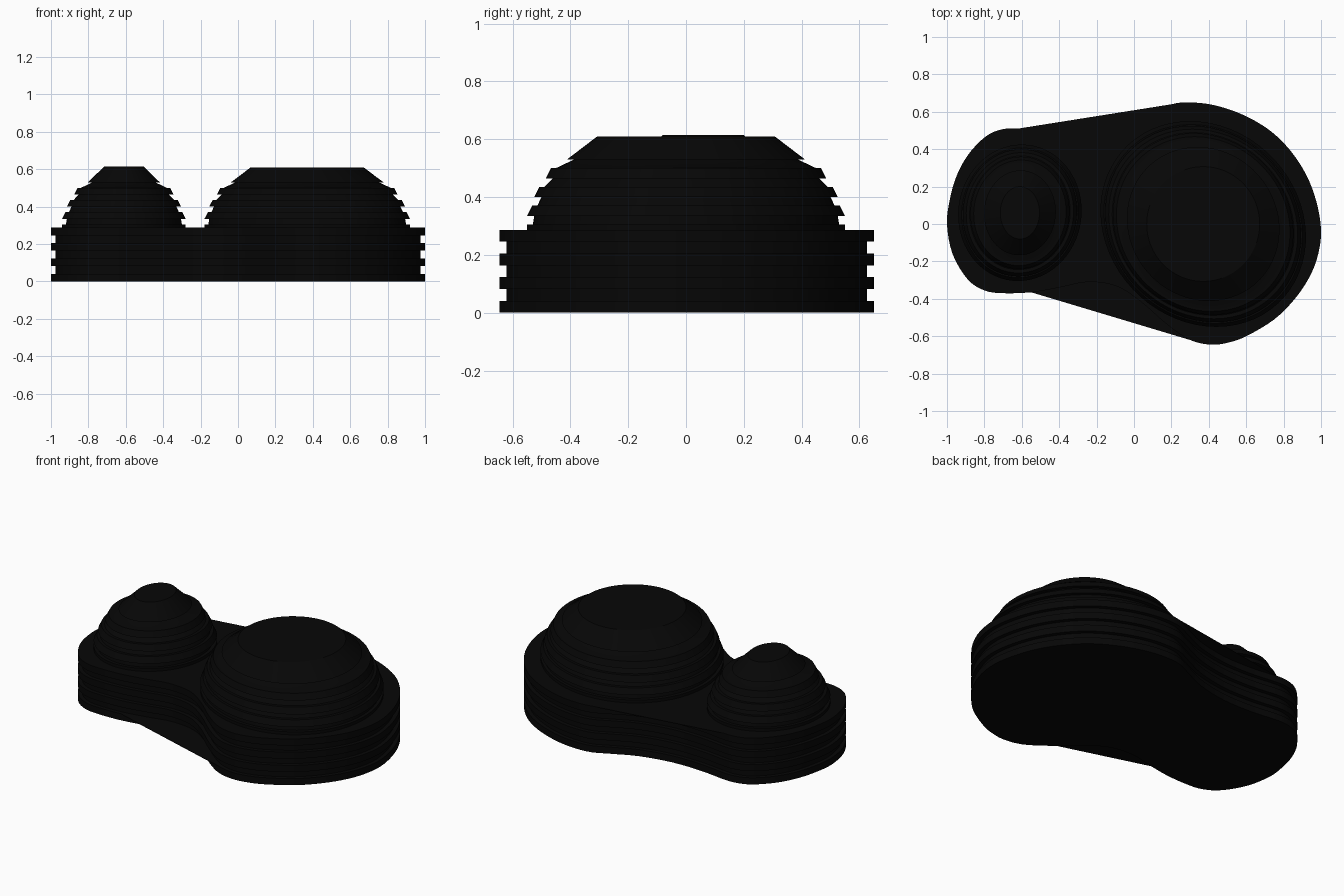
import bpy
import bmesh
import math
from mathutils import Vector

default_cube = bpy.data.objects.get("Cube")
if default_cube:
    bpy.data.objects.remove(default_cube, do_unlink=True)

# One near-black finish for the whole building
COLOUR = (0.002, 0.002, 0.002, 1.0)
charcoal = bpy.data.materials.new("charcoal_black")
charcoal.use_nodes = True
charcoal.diffuse_color = COLOUR
shader = charcoal.node_tree.nodes["Principled BSDF"]
shader.inputs["Base Color"].default_value = COLOUR
shader.inputs["Roughness"].default_value = 0.9

ROOF_HEIGHT = 0.287
COURSES = 7
COURSE_HEIGHT = ROOF_HEIGHT / COURSES
GROOVE = 0.024
PLATE = 0.003
STEPS = 4


def finish_object(name, mesh_builder):
    """Turn a bmesh into a shaded object with the shared material."""
    bmesh.ops.recalc_face_normals(mesh_builder, faces=mesh_builder.faces)
    mesh = bpy.data.meshes.new(name)
    mesh_builder.to_mesh(mesh)
    mesh_builder.free()
    mesh.materials.append(charcoal)
    created = bpy.data.objects.new(name, mesh)
    bpy.context.collection.objects.link(created)
    bpy.ops.object.select_all(action="DESELECT")
    created.select_set(True)
    bpy.context.view_layer.objects.active = created
    bpy.ops.object.shade_smooth_by_angle(angle=math.radians(30))


def smooth_loop(controls):
    """Closed Catmull-Rom curve through the control points."""
    points = [Vector(pair) for pair in controls]
    count = len(points)
    result = []
    for index in range(count):
        before, start, end, after = (points[(index + shift) % count] for shift in (-1, 0, 1, 2))
        for step in range(STEPS):
            t = step / STEPS
            linear = (end - before) * t
            square = (before * 2 - start * 5 + end * 4 - after) * t ** 2
            cubic = (start * 3 - before - end * 3 + after) * t ** 3
            result.append(start + (linear + square + cubic) / 2)
    return result


def inset_loop(outline, distance):
    """Move a clockwise outline inward along its normals."""
    moved = []
    for index, point in enumerate(outline):
        tangent = outline[(index + 1) % len(outline)] - outline[index - 1]
        tangent.normalize()
        moved.append(point + Vector((tangent.y, -tangent.x)) * distance)
    return moved


def build_stack(name, levels):
    """Loft through (height, loop) levels and cap both ends."""
    builder = bmesh.new()
    rings = [[builder.verts.new((p.x, p.y, height)) for p in loop] for height, loop in levels]
    for lower, upper in zip(rings, rings[1:]):
        for index in range(len(lower)):
            builder.faces.new((lower[index - 1], lower[index], upper[index], upper[index - 1]))
    builder.faces.new(rings[0])
    builder.faces.new(rings[-1])
    finish_object(name, builder)


# Footprint, clockwise seen from above: small lobe, waist, large lobe, waist
small_lobe_back = [(-1, 0), (-.985, .13), (-.955, .24), (-.91, .335), (-.85, .415),
                   (-.775, .48), (-.7, .507), (-.62, .51)]
back_waist = [(-.45, .49), (-.25, .49), (-.05, .53), (.1, .595)]
large_lobe = [(.2, .64), (.3, .65), (.43, .635), (.58, .585), (.72, .505), (.83, .4),
              (.92, .265), (.975, .12), (1, -.03), (.985, -.16), (.94, -.28), (.86, -.4),
              (.75, -.51), (.6, -.6), (.5, -.635), (.41, -.645), (.3, -.62)]
front_waist = [(.18, -.54), (.03, -.41), (-.1, -.33), (-.25, -.31), (-.4, -.34)]
small_lobe_front = [(-.55, -.365), (-.7, -.37), (-.8, -.355), (-.89, -.295), (-.97, -.16)]
footprint = smooth_loop(small_lobe_back + back_waist + large_lobe + front_waist + small_lobe_front)

# Plinth with alternating proud and recessed courses
plinth_levels = []
for course in range(COURSES):
    loop = inset_loop(footprint, GROOVE if course % 2 else 0)
    for edge in (course, course + 1):
        plinth_levels.append((COURSE_HEIGHT * edge, loop))
build_stack("plinth", plinth_levels)

# Thin waist plates: one at roof level behind, one above the first course in front
back_start = (len(small_lobe_back) - 1) * STEPS
back_end = (len(small_lobe_back) + len(back_waist)) * STEPS
front_start = back_end + (len(large_lobe) - 1) * STEPS
front_end = front_start + (len(front_waist) + 1) * STEPS
for name, start, end, top in (("back_roof_plate", back_start, back_end, ROOF_HEIGHT),
                              ("front_ledge_plate", front_start, front_end, COURSE_HEIGHT)):
    edge_points = footprint[start:end + 1]
    build_stack(name, [(top - PLATE, edge_points), (top, edge_points)])

# Domes share one sawtooth profile of overlapping courses
dome_profile = [(0.28, 0), (0.305, 0), (0.305, 0.02), (0.335, 0.025)]
tips = [(0.335, 0), (0.40, 0.025), (0.465, 0.065), (0.53, 0.138)]
for (height, inset), (next_height, next_inset) in zip(tips, tips[1:]):
    middle = height + (next_height - height) * 0.55
    dome_profile += [(height, inset), (middle, inset + 0.018),
                     (middle, inset + 0.036), (next_height, next_inset + 0.025)]
dome_profile.append(tips[-1])


def build_dome(name, centre, radii, lean, crown, segments=64):
    """Stepped dome over an oval whose lean fades towards the crown."""
    levels = []
    for height, inset in dome_profile + [crown]:
        sway = lean * (1 - inset / crown[1])
        loop = []
        for index in range(segments):
            angle = -math.tau * index / segments
            across, along = math.cos(angle), math.sin(angle)
            loop.append(Vector((centre[0] + (radii[0] - inset) * across + sway * along,
                                centre[1] + (radii[1] - inset) * along)))
        levels.append((height, loop))
    build_stack(name, levels)


build_dome("large_dome", (0.37, 0), (0.545, 0.55), -0.07, (0.61, 0.243))
build_dome("small_dome", (-0.61, 0.06), (0.33, 0.365), 0.01, (0.615, 0.225))
